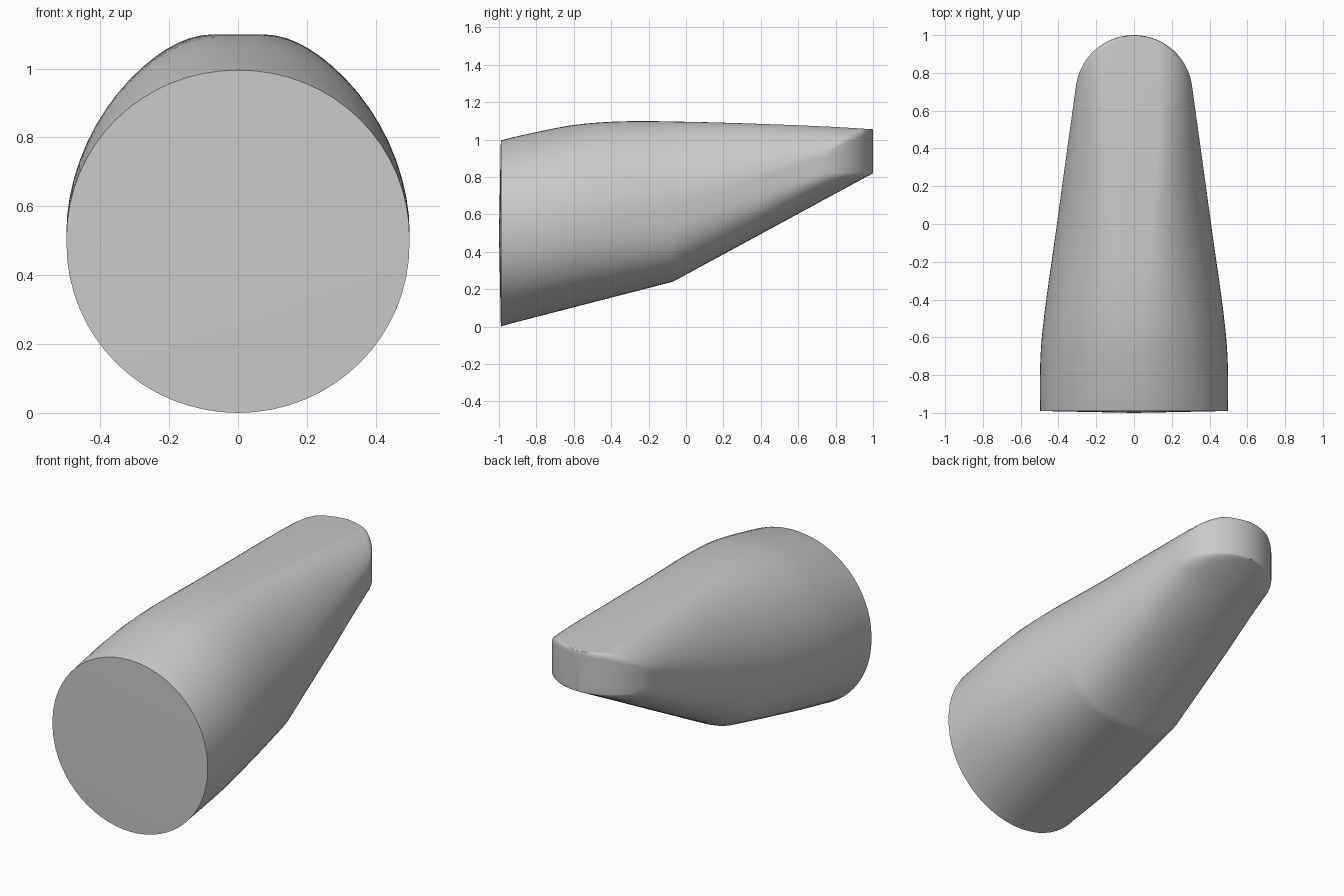
import bpy
import bmesh
import math

cube = bpy.data.objects.get("Cube")
if cube:
    bpy.data.objects.remove(cube, do_unlink=True)

# Profiles along the length: (y, value)
TOP = [(-1, .995), (-.8, 1.04), (-.6, 1.078), (-.35, 1.097), (0, 1.095),
       (.5, 1.08), (.8, 1.067), (1, 1.055)]
BOTTOM = [(-1, 0), (-.07, .24), (1, .82)]
WIDTH = [(-1, .498), (-.75, .497), (-.6, .488), (0, .408), (.733, .307), (1, .27)]
SHOULDER = [(-1, .51), (-.6, .55), (0, .67), (.4, .8), (.8, .93), (1, .95)]
LOWER_EDGE = [(-1, .49), (-.07, .62), (.4, .73), (.75, .822), (1, .825)]
FLAT = [(-1, .01), (-.6, .08), (0, .24), (.75, .45), (1, .5)]
TOP_POWER = [(-1, 2), (-.6, 1.95), (0, 1.75), (.75, 1.7), (1, 1.7)]
LOW_POWER = [(-1, 2), (-.5, 2.25), (-.07, 2.6), (.4, 2.5), (.75, 2), (1, 2)]
TIP_RADIUS, TIP_CENTRE, RIM = .31, .69, .03


def linear(keys, y):
    for (a, va), (b, vb) in zip(keys, keys[1:]):
        if y <= b:
            return va + (vb - va) * (y - a) / (b - a)
    return keys[-1][1]


def smooth(keys, y):
    """Cubic interpolation with averaged slopes."""
    slopes = [(q[1] - p[1]) / (q[0] - p[0]) for p, q in zip(keys, keys[1:])]
    tangents = [slopes[0]] + [(a + b) / 2 for a, b in zip(slopes, slopes[1:])] + [slopes[-1]]
    for i in range(len(slopes)):
        (a, va), (b, vb) = keys[i], keys[i + 1]
        if y <= b:
            h = b - a
            u = (y - a) / h
            blend = u * u * (3 - 2 * u)
            return (va + (vb - va) * blend + h * tangents[i] * u * (1 - u) ** 2
                    - h * tangents[i + 1] * u * u * (1 - u))
    return keys[-1][1]


def section(y, steps=16):
    """Closed outline: rounded belly, straight flanks, flat-topped crown."""
    full = smooth(WIDTH, y)
    w = full
    if y > .733:
        w = min(full, math.sqrt(TIP_RADIUS ** 2 - (y - TIP_CENTRE) ** 2))
    top, low = smooth(TOP, y), linear(BOTTOM, y)
    shoulder, edge = smooth(SHOULDER, y), linear(LOWER_EDGE, y)
    flat = full * smooth(FLAT, y)
    n, m = smooth(TOP_POWER, y), linear(LOW_POWER, y)
    rim = RIM * min(1, 5 * (1 - w / full))

    def crown(x):
        """Crown height, softened where the round tip trims it."""
        u = min(1, max(0, (x - flat) / (full - flat)))
        z = shoulder + (top - shoulder) * (1 - u ** n) ** (1 / n)
        over = x - (w - rim)
        if rim > 0 and over > 0:
            z -= rim - math.sqrt(max(0, rim * rim - over * over))
        return z

    angles = [math.pi / 2 * i / steps for i in range(steps + 1)]
    half = [(w * math.sin(a) ** (2 / m),
             edge - (edge - low) * max(0, math.cos(a)) ** (2 / m)) for a in angles]
    wall_top = crown(w)
    half += [(w, edge + (wall_top - edge) * i / 4) for i in range(1, 4)]
    for a in angles:
        x = flat + (full - flat) * max(0, math.cos(a)) ** (2 / n)
        x *= w / full
        half.append((x, crown(x)))
    half.append((0, crown(0)))
    return half + [(-x, z) for x, z in reversed(half[1:-1])]


# Stations: even along the body, tight at the belly bend, crowded at the round tip
stations = [-1 + .05 * i for i in range(18)] + [-.09, -.07, -.05]
stations += [.05 * i for i in range(15)]
stations += [TIP_CENTRE + TIP_RADIUS * math.sin(math.radians(a)) for a in range(8, 89, 4)]

bm = bmesh.new()
rings = []
for y in stations:
    rings.append([bm.verts.new((x, max(y, -.99), z)) for x, z in section(y)])
for r, s in zip(rings, rings[1:]):
    for i in range(len(r)):
        j = (i + 1) % len(r)
        bm.faces.new((r[i], r[j], s[j], s[i]))
bm.faces.new(rings[-1])

# Slightly domed round front face
hub = bm.verts.new((0, -1, .5))
first = rings[0]
for i in range(len(first)):
    bm.faces.new((first[i], hub, first[(i + 1) % len(first)]))
bmesh.ops.remove_doubles(bm, verts=bm.verts, dist=.0003)
bmesh.ops.recalc_face_normals(bm, faces=bm.faces)

mesh = bpy.data.meshes.new("tapered_body")
bm.to_mesh(mesh)
bm.free()
body = bpy.data.objects.new("tapered_body", mesh)
bpy.context.collection.objects.link(body)

# Single grey colour
grey = bpy.data.materials.new("plain_grey")
grey.use_nodes = True
colour = (.59, .59, .59, 1)
grey.diffuse_color = colour
for node in grey.node_tree.nodes:
    if node.type == 'BSDF_PRINCIPLED':
        node.inputs["Base Color"].default_value = colour
mesh.materials.append(grey)

bpy.ops.object.select_all(action='DESELECT')
body.select_set(True)
bpy.context.view_layer.objects.active = body
bpy.ops.object.shade_smooth_by_angle(angle=math.radians(35))
